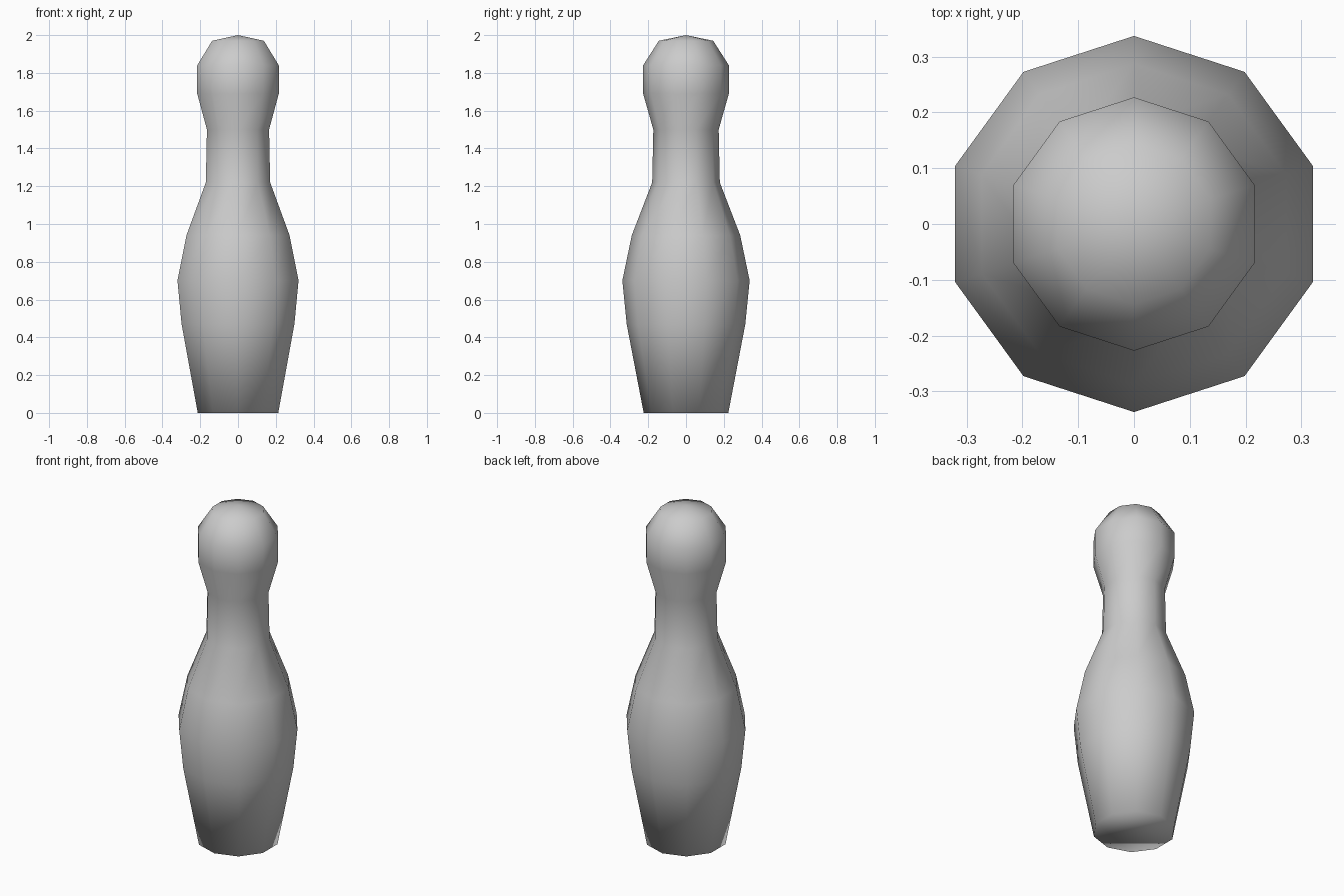
import bpy, bmesh
from math import cos, sin, pi

if "Cube" in bpy.data.objects:
    bpy.data.objects.remove(bpy.data.objects["Cube"])

SIDES = 10
# (radius, height) of each ring, base to crown
PROFILE = [(0.224, 0.0), (0.314, 0.47), (0.337, 0.70), (0.287, 0.94),
           (0.179, 1.22), (0.173, 1.50), (0.227, 1.69), (0.227, 1.84),
           (0.144, 1.97)]

bm = bmesh.new()

# Body: stacked ten-sided rings, one corner facing the back
rings = []
for r, z in PROFILE:
    angles = [pi / 2 + 2 * pi * i / SIDES for i in range(SIDES)]
    rings.append([bm.verts.new((r * cos(a), r * sin(a), z)) for a in angles])
for low, high in zip(rings, rings[1:]):
    for i in range(SIDES):
        j = (i + 1) % SIDES
        bm.faces.new((low[i], low[j], high[j], high[i]))

# Flat base and pointed crown
bm.faces.new(rings[0][::-1])
tip = bm.verts.new((0, 0, 2.0))
for i in range(SIDES):
    bm.faces.new((rings[-1][i], rings[-1][(i + 1) % SIDES], tip))

for f in bm.faces:
    f.smooth = True
mesh = bpy.data.meshes.new("bowling_pin")
bm.to_mesh(mesh)
bm.free()
pin = bpy.data.objects.new("bowling_pin", mesh)
bpy.context.collection.objects.link(pin)
